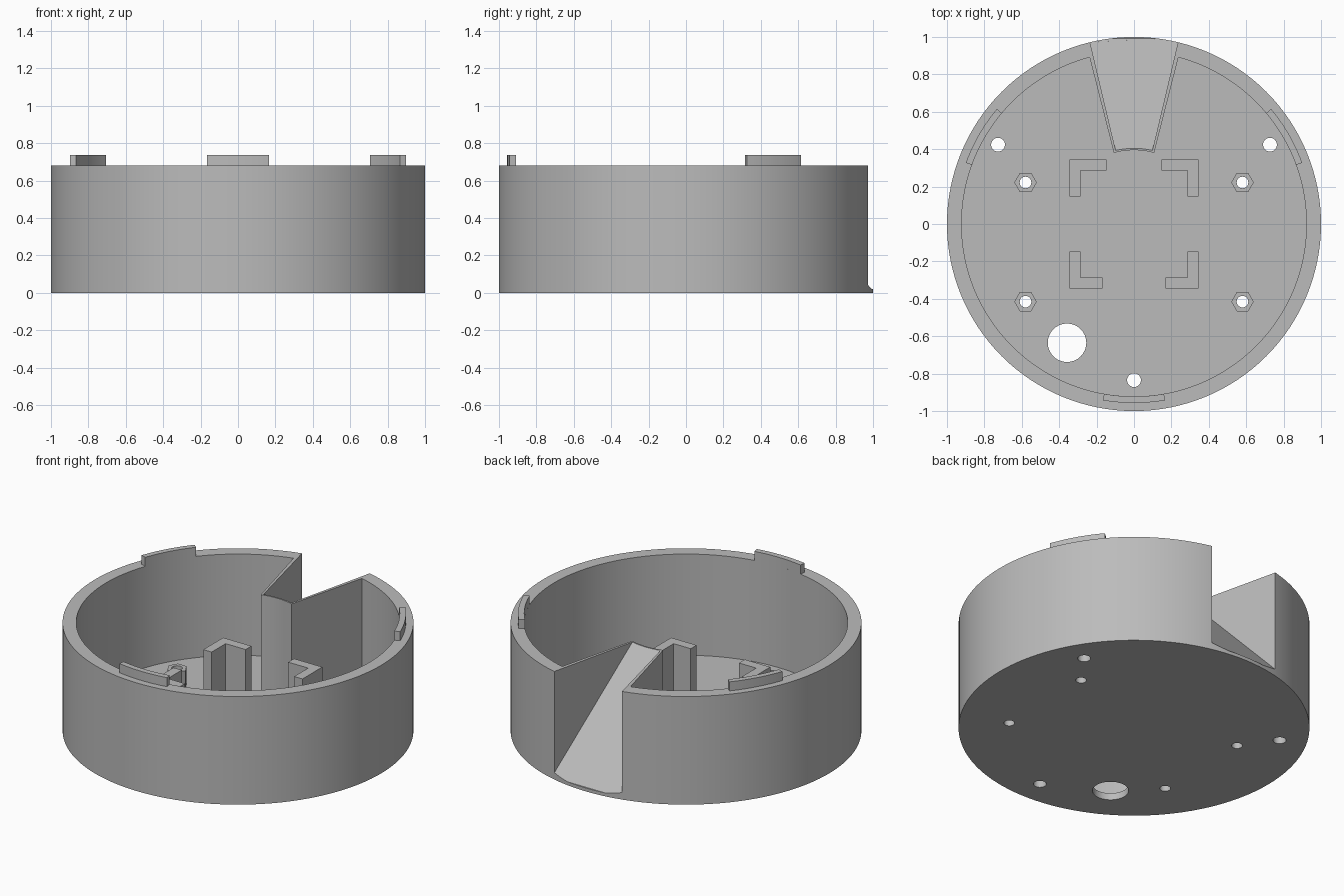
import bpy
import bmesh
from math import radians, sin, cos, pi

if "Cube" in bpy.data.objects:
    bpy.data.objects.remove(bpy.data.objects["Cube"], do_unlink=True)

FLOOR, RIM, INNER = 0.043, 0.68, 0.922
SEGMENTS = 128

grey = bpy.data.materials.new("plain grey")
grey.use_nodes = True
grey.diffuse_color = (0.5, 0.5, 0.5, 1)
grey.node_tree.nodes["Principled BSDF"].inputs["Base Color"].default_value = (0.5, 0.5, 0.5, 1)


def loft(name, lower, upper):
    """Closed solid between two matching rings of 3D points."""
    bm = bmesh.new()
    low = [bm.verts.new(p) for p in lower]
    top = [bm.verts.new(p) for p in upper]
    n = len(low)
    for i in range(n):
        j = (i + 1) % n
        bm.faces.new((low[i], low[j], top[j], top[i]))
    bm.faces.new(low[::-1])
    bm.faces.new(top)
    bmesh.ops.recalc_face_normals(bm, faces=bm.faces[:])
    mesh = bpy.data.meshes.new(name)
    bm.to_mesh(mesh)
    bm.free()
    mesh.materials.append(grey)
    obj = bpy.data.objects.new(name, mesh)
    bpy.context.collection.objects.link(obj)
    return obj


def prism(name, outline, z0, z1):
    return loft(name, [(x, y, z0) for x, y in outline], [(x, y, z1) for x, y in outline])


def arc(radius, middle, half, steps):
    angles = [radians(middle - half + 2 * half * i / steps) for i in range(steps + 1)]
    return [(radius * cos(a), radius * sin(a)) for a in angles]


def disc(name, x, y, radius, z0, z1, sides):
    ring = [(x + radius * cos(2 * pi * i / sides), y + radius * sin(2 * pi * i / sides))
            for i in range(sides)]
    return prism(name, ring, z0, z1)


def combine(obj, tool, operation):
    mod = obj.modifiers.new("cut", 'BOOLEAN')
    mod.operation = operation
    mod.solver = 'EXACT'
    mod.object = tool
    bpy.context.view_layer.objects.active = obj
    bpy.ops.object.modifier_apply(modifier=mod.name)


def discard(tool):
    bpy.data.objects.remove(tool, do_unlink=True)


# Round tray with a hollow inside
body = disc("round_body", 0, 0, 1, 0, RIM, SEGMENTS)
hollow = disc("hollow_cutter", 0, 0, INNER, FLOOR, 1, SEGMENTS)
combine(body, hollow, 'DIFFERENCE')
discard(hollow)

# Wedge housing at the back
block = prism("wedge_block", arc(0.96, 90, 14.9, 16) + arc(0.395, 90, 15.8, 16)[::-1], 0.02, RIM)
combine(body, block, 'UNION')
discard(block)

# Sloping conical chute cut into the housing and through the wall
near, far = arc(0.4, 90, 14, 16), arc(1.02, 90, 13.6, 16)
slope = (RIM - FLOOR) / 0.595
ramp = [(x, y, FLOOR + slope * 0.02 * -1) for x, y in far]
ramp += [(x, y, FLOOR + slope * 0.6) for x, y in near[::-1]]
chute = loft("chute_cutter", ramp, [(x, y, 0.9) for x, y, z in ramp])
combine(body, chute, 'DIFFERENCE')
discard(chute)

# Hexagonal screw posts
post_spots = [(side * 0.58, y) for side in (-1, 1) for y in (0.222, -0.415)]
posts = [disc("hex_post", x, y, 0.06, FLOOR - 0.005, 0.153, 6) for x, y in post_spots]

# Screw holes, fixing holes and the cable hole
holes = [(x, y, 0.031) for x, y in post_spots]
holes += [(-0.727, 0.424, 0.037), (0.727, 0.424, 0.037), (0, -0.835, 0.037), (-0.358, -0.635, 0.103)]
for x, y, radius in holes:
    drill = disc("drill_cutter", x, y, radius, -0.1, 0.3, 32)
    combine(body, drill, 'DIFFERENCE')
    for post, spot in zip(posts, post_spots):
        if spot == (x, y):
            combine(post, drill, 'DIFFERENCE')
    discard(drill)

# Corner brackets
for sx in (-1, 1):
    for sy, arm in ((1, 0.148), (-1, 0.168)):
        corner = [(0.345, 0.345), (arm, 0.345), (arm, 0.287), (0.287, 0.287),
                  (0.287, 0.148), (0.345, 0.148)]
        prism("corner_bracket", [(sx * x, sy * y) for x, y in corner], FLOOR - 0.005, 0.36)

# Locking tabs on the rim
for middle in (30, 150, 270):
    prism("rim_tab", arc(0.957, middle, 10, 12) + arc(INNER, middle, 10, 12)[::-1], RIM - 0.01, 0.737)

# Smooth curved walls, sharp corners
bpy.ops.object.select_all(action='DESELECT')
for obj in bpy.context.collection.objects:
    if obj.type == 'MESH' and obj.data.materials and obj.data.materials[0] == grey:
        obj.select_set(True)
bpy.context.view_layer.objects.active = body
bpy.ops.object.shade_smooth_by_angle(angle=radians(30))
